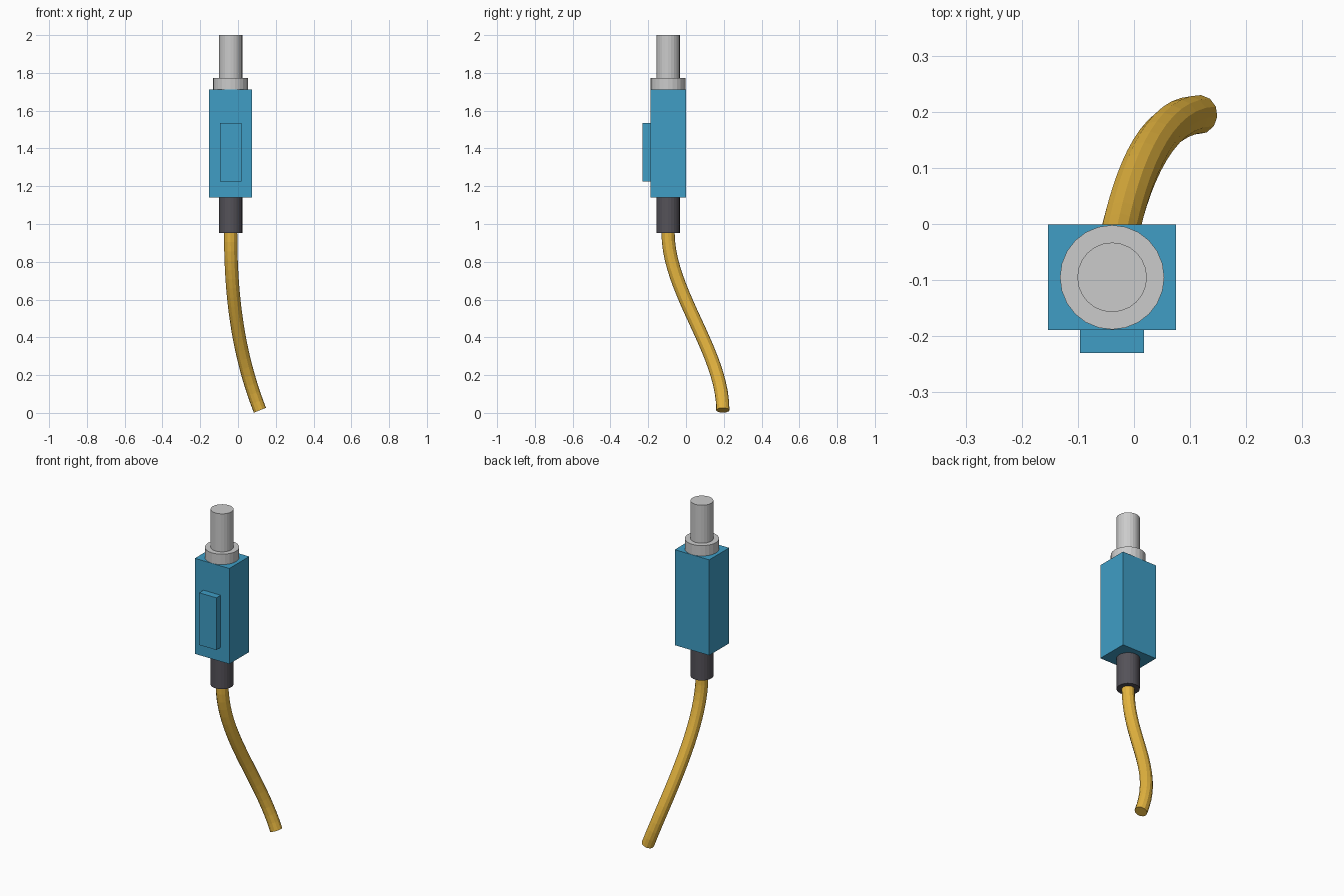
import bpy
from mathutils import Vector

if "Cube" in bpy.data.objects:
    bpy.data.objects.remove(bpy.data.objects["Cube"])

AX, AY = -0.039, -0.095  # shared axis of plug, body and cable


def material(name, rgb):
    m = bpy.data.materials.new(name)
    m.diffuse_color = (*rgb, 1)
    m.use_nodes = True
    m.node_tree.nodes["Principled BSDF"].inputs["Base Color"].default_value = m.diffuse_color
    return m


blue = material("blue_plastic", (0.05, 0.34, 0.56))
dark = material("dark_rubber", (0.09, 0.085, 0.10))
yellow = material("yellow_jacket", (0.78, 0.46, 0.05))


def finish(name, mat):
    ob = bpy.context.object
    ob.name = name
    if mat:
        ob.data.materials.append(mat)
    return ob


def cylinder(name, radius, z0, z1, mat=None):
    bpy.ops.mesh.primitive_cylinder_add(vertices=24, radius=radius, depth=z1 - z0,
                                        location=(AX, AY, (z0 + z1) / 2))
    return finish(name, mat)


def box(name, lo, hi, mat):
    lo, hi = Vector(lo), Vector(hi)
    bpy.ops.mesh.primitive_cube_add(size=1, location=(lo + hi) / 2)
    bpy.context.object.scale = hi - lo
    bpy.ops.object.transform_apply(location=False, rotation=False, scale=True)
    return finish(name, mat)


# Plug tip and collar
cylinder("ferrule", 0.062, 1.773, 2.0)
cylinder("collar", 0.093, 1.711, 1.773)

# Housing with its front latch
box("housing", (-0.153, -0.189, 1.14), (0.075, -0.001, 1.711), blue)
box("latch", (-0.096, -0.23, 1.224), (0.018, -0.189, 1.536), blue)

# Strain relief boot
cylinder("boot", 0.062, 0.952, 1.14, dark)

# Bent cable, 12-sided
curve = bpy.data.curves.new("cable", 'CURVE')
curve.dimensions = '3D'
curve.bevel_depth = 0.035
curve.bevel_resolution = 4
curve.resolution_u = 20
curve.use_fill_caps = True
spline = curve.splines.new('BEZIER')
spline.bezier_points.add(1)
spline.use_smooth = False
path = [((AX, AY, 1.27), (AX, AY, 0.955), (AX, AY, 0.64)),
        ((-0.006, 0.195, 0.325), (0.116, 0.195, 0.014), (0.238, 0.195, -0.29))]
for p, (left, co, right) in zip(spline.bezier_points, path):
    p.handle_left_type = p.handle_right_type = 'FREE'
    p.handle_left, p.co, p.handle_right = left, co, right
cable = bpy.data.objects.new("cable", curve)
bpy.context.collection.objects.link(cable)
bpy.ops.object.select_all(action='DESELECT')
cable.select_set(True)
bpy.context.view_layer.objects.active = cable
bpy.ops.object.convert(target='MESH')
finish("cable", yellow)
